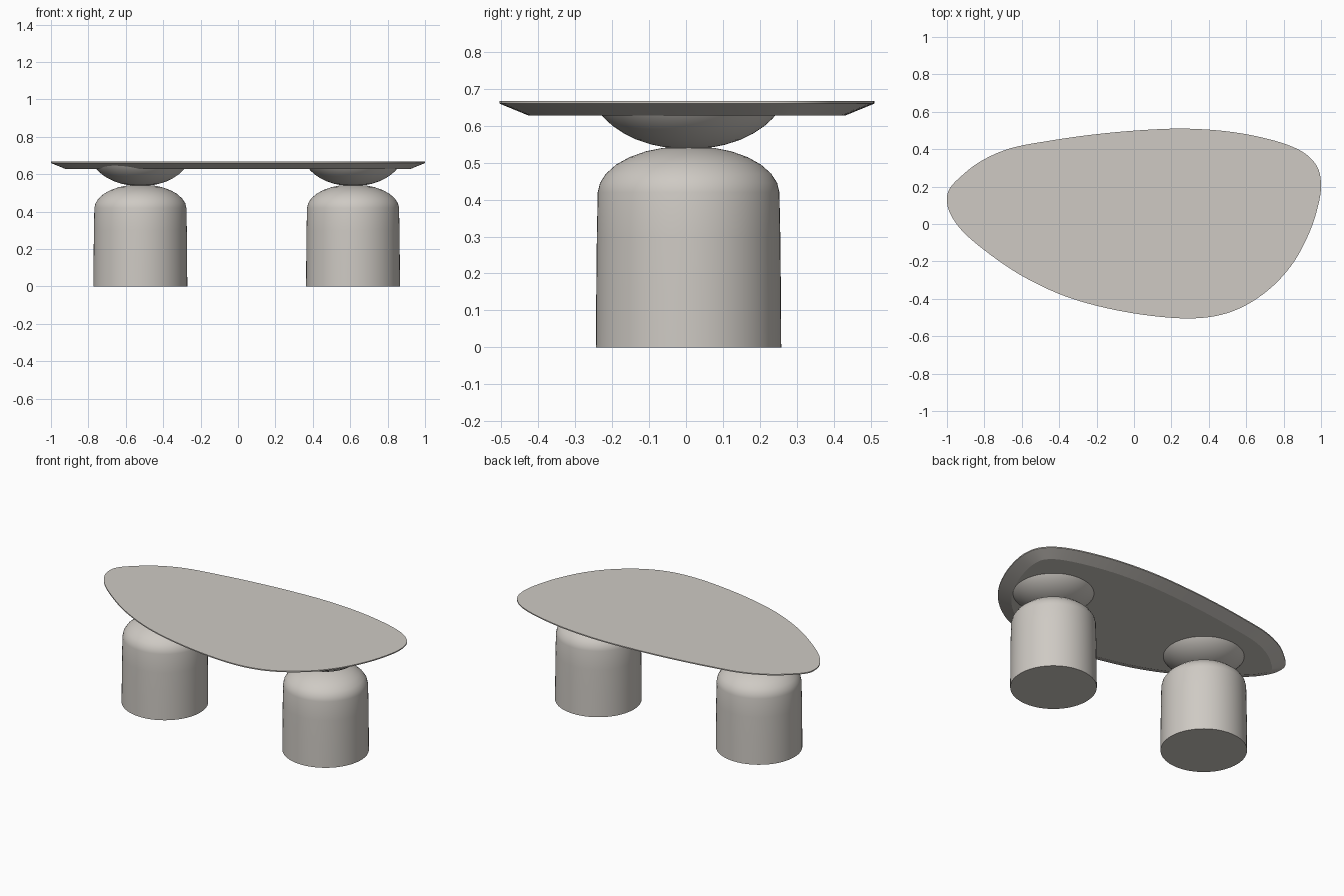
import bpy, bmesh, math
from mathutils import Vector

if "Cube" in bpy.data.objects:
    bpy.data.objects.remove(bpy.data.objects["Cube"])

stone = bpy.data.materials.new("warm_grey_stone")
stone.diffuse_color = (0.62, 0.59, 0.55, 1)
stone.use_nodes = True
stone.node_tree.nodes["Principled BSDF"].inputs["Base Color"].default_value = stone.diffuse_color


def finish(name, bm, angle=35):
    bmesh.ops.recalc_face_normals(bm, faces=bm.faces)
    me = bpy.data.meshes.new(name)
    bm.to_mesh(me)
    bm.free()
    me.materials.append(stone)
    ob = bpy.data.objects.new(name, me)
    bpy.context.collection.objects.link(ob)
    bpy.ops.object.select_all(action='DESELECT')
    ob.select_set(True)
    bpy.context.view_layer.objects.active = ob
    bpy.ops.object.shade_smooth_by_angle(angle=math.radians(angle))
    return ob


def skin(rings, name, angle=35):
    """Join stacked rings of equal length and cap both ends."""
    bm = bmesh.new()
    vr = [[bm.verts.new(p) for p in r] for r in rings]
    n = len(vr[0])
    for a, b in zip(vr, vr[1:]):
        for i in range(n):
            j = (i + 1) % n
            bm.faces.new((a[i], a[j], b[j], b[i]))
    bm.faces.new(vr[0][::-1])
    bm.faces.new(vr[-1])
    return finish(name, bm, angle)


def smooth_loop(pts, steps=5):
    """Closed Catmull-Rom curve (centripetal-like by even points)."""
    p = [Vector(q) for q in pts]
    n, out = len(p), []
    for i in range(n):
        a, b, c, d = p[i - 1], p[i], p[(i + 1) % n], p[(i + 2) % n]
        for k in range(steps):
            t = k / steps
            out.append(0.5 * (2 * b + (c - a) * t + (2 * a - 5 * b + 4 * c - d) * t * t
                              + (3 * b - a - 3 * c + d) * t ** 3))
    return out


# Tabletop: pebble outline, counter-clockwise, with an undercut bevel
outline = smooth_loop([
    (-1.0, 0.135), (-0.985, 0.06), (-0.92, -0.035), (-0.80, -0.14), (-0.62, -0.265),
    (-0.41, -0.37), (-0.20, -0.437), (0.04, -0.484), (0.28, -0.505), (0.46, -0.487),
    (0.61, -0.428), (0.75, -0.325), (0.86, -0.195), (0.94, -0.04), (0.985, 0.10),
    (1.0, 0.21), (0.98, 0.305), (0.91, 0.38), (0.79, 0.434), (0.61, 0.478),
    (0.43, 0.502), (0.23, 0.51), (0.0, 0.499), (-0.22, 0.478), (-0.44, 0.447),
    (-0.66, 0.405), (-0.82, 0.335), (-0.93, 0.25), (-0.985, 0.19)])


def inset(loop, d):
    n, out = len(loop), []
    for i in range(n):
        t = (loop[(i + 1) % n] - loop[i - 1]).normalized()
        out.append(loop[i] + Vector((-t.y, t.x)) * d)
    return out


def ring(loop, z):
    return [(v.x, v.y, z) for v in loop]


skin([ring(inset(outline, 0.078), 0.628), ring(outline, 0.660), ring(outline, 0.667)],
     "tabletop", 15)

# Legs: domed drums, each carrying a shallow bowl that runs into the tabletop
drum = [(0.251, 0), (0.250, 0.15), (0.2485, 0.30), (0.246, 0.42), (0.240, 0.445), (0.224, 0.470),
        (0.196, 0.495), (0.160, 0.515), (0.115, 0.531), (0.070, 0.540), (0.03, 0.543)]
bowl = [(0.03, 0.540), (0.065, 0.542), (0.100, 0.549), (0.140, 0.562), (0.175, 0.579),
        (0.205, 0.599), (0.228, 0.620), (0.243, 0.638), (0.252, 0.652)]


def lathe(profile, cx, name):
    n = 64
    skin([[(cx + r * math.cos(2 * math.pi * i / n), 0.007 + r * math.sin(2 * math.pi * i / n), z)
           for i in range(n)] for r, z in profile], name)


for side, cx in (("left", -0.522), ("right", 0.615)):
    lathe(drum, cx, side + "_leg_drum")
    lathe(bowl, cx, side + "_leg_bowl")
